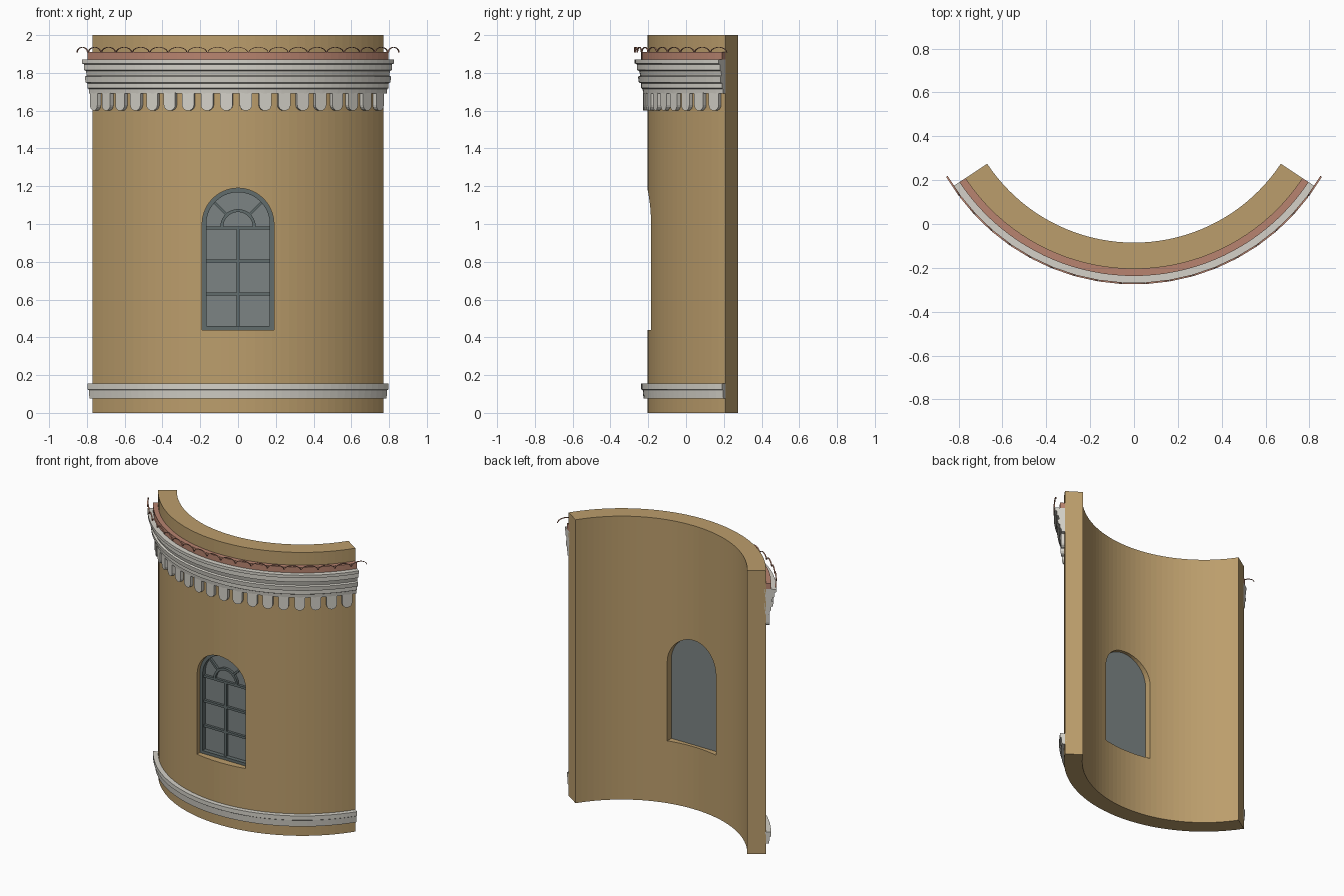
import bpy, bmesh
from math import sin, cos, pi, radians
from mathutils import Matrix

if "Cube" in bpy.data.objects:
    bpy.data.objects.remove(bpy.data.objects["Cube"])

CY = 0.718              # centre of the tower's curve
SPAN = radians(56.5)    # half of the wall's sweep
R_IN, R_OUT = 0.803, 0.923
PITCH = SPAN / 9


def material(name, rgb):
    m = bpy.data.materials.new(name)
    m.use_nodes = True
    m.diffuse_color = (*rgb, 1)
    m.node_tree.nodes["Principled BSDF"].inputs["Base Color"].default_value = (*rgb, 1)
    return m


ochre = material("ochre plaster", (0.50, 0.34, 0.15))
stone = material("pale stone", (0.66, 0.64, 0.58))
clay = material("terracotta", (0.48, 0.23, 0.16))
frame_grey = material("frame grey", (0.12, 0.15, 0.15))
glass_grey = material("glass grey", (0.20, 0.23, 0.23))


def finish(name, bm, mat):
    bmesh.ops.recalc_face_normals(bm, faces=bm.faces)
    me = bpy.data.meshes.new(name)
    bm.to_mesh(me)
    bm.free()
    me.materials.append(mat)
    ob = bpy.data.objects.new(name, me)
    bpy.context.collection.objects.link(ob)
    return ob


def sweep(name, profile, mat, steps=40):
    """Sweep a closed (radius, z) profile along the wall's curve."""
    bm = bmesh.new()
    rings = []
    for i in range(steps + 1):
        a = SPAN * (2 * i / steps - 1)
        rings.append([bm.verts.new((r * sin(a), CY - r * cos(a), z)) for r, z in profile])
    n = len(profile)
    for p, q in zip(rings, rings[1:]):
        for j in range(n):
            k = (j + 1) % n
            bm.faces.new((p[j], p[k], q[k], q[j]))
    bm.faces.new(rings[0])
    bm.faces.new(rings[-1])
    return finish(name, bm, mat)


def add_prism(bm, outline, y0, y1, turn=None):
    """Extrude an (x, z) outline from y0 to y1, optionally turned about the curve's centre."""
    f = bm.faces.new([bm.verts.new((x, y0, z)) for x, z in outline])
    new = bmesh.ops.extrude_face_region(bm, geom=[f])["geom"]
    moved = [g for g in new if isinstance(g, bmesh.types.BMVert)]
    bmesh.ops.translate(bm, verts=moved, vec=(0, y1 - y0, 0))
    if turn is not None:
        place = Matrix.Translation((0, CY, 0)) @ Matrix.Rotation(turn, 4, "Z")
        bmesh.ops.transform(bm, matrix=place, verts=list(f.verts) + moved)


def arc(rx, rz, zc, n=20, a0=0.0, a1=pi):
    return [(rx * cos(a0 + (a1 - a0) * i / n), zc + rz * sin(a0 + (a1 - a0) * i / n))
            for i in range(n + 1)]


def arch(half, bottom, spring=1.0):
    return [(half, bottom)] + arc(half, half, spring) + [(-half, bottom)]


def bar(x0, x1, z0, z1):
    return [(x0, z0), (x1, z0), (x1, z1), (x0, z1)]


# Wall with an arched opening
wall = sweep("wall", [(R_IN, 0), (R_OUT, 0), (R_OUT, 2), (R_IN, 2)], ochre)
bm = bmesh.new()
add_prism(bm, arch(0.19, 0.44), -0.4, 0.1)
cutter = finish("opening_cutter", bm, ochre)
cutter.hide_render = True
cut = wall.modifiers.new("opening", "BOOLEAN")
cut.operation, cut.solver, cut.object = "DIFFERENCE", "EXACT", cutter
bpy.context.view_layer.objects.active = wall
bpy.ops.object.modifier_apply(modifier=cut.name)
bpy.data.objects.remove(cutter)

# Window: pane, outer frame, glazing bars and fanlight
bm = bmesh.new()
add_prism(bm, arch(0.188, 0.442), -0.125, -0.105)
finish("window_pane", bm, glass_grey)

bm = bmesh.new()
add_prism(bm, arch(0.19, 0.44) + arch(0.168, 0.44)[::-1], -0.155, -0.115)
add_prism(bm, bar(-0.17, 0.17, 0.44, 0.46), -0.155, -0.115)
finish("window_frame", bm, frame_grey)

bm = bmesh.new()
add_prism(bm, bar(-0.008, 0.008, 0.45, 0.98), -0.142, -0.12)
for z in (0.63, 0.805, 0.98):
    add_prism(bm, bar(-0.17, 0.17, z - 0.008, z + 0.008), -0.142, -0.12)
add_prism(bm, arc(0.094, 0.094, 0.985) + arc(0.078, 0.078, 0.985)[::-1], -0.142, -0.12)
for a in (radians(45), radians(135)):
    c, s, w = cos(a), sin(a), 0.007
    add_prism(bm, [(r * c - t * s, 0.99 + r * s + t * c)
                   for r, t in ((0.085, -w), (0.175, -w), (0.175, w), (0.085, w))],
              -0.142, -0.12)
finish("glazing_bars", bm, frame_grey)

# Stone base band and stepped cornice
inner = R_OUT - 0.01
sweep("base_band", [(inner, 0.075), (0.943, 0.075), (0.947, 0.12), (0.955, 0.125),
                    (0.955, 0.155), (inner, 0.155)], stone)
sweep("cornice", [(inner, 1.69), (0.945, 1.69), (0.948, 1.715), (0.957, 1.72), (0.957, 1.745),
                  (0.968, 1.75), (0.972, 1.78), (0.96, 1.785), (0.966, 1.81), (0.977, 1.815),
                  (0.977, 1.845), (0.99, 1.85), (0.99, 1.87), (inner, 1.87)], stone)

# Round-ended dentils below the cornice
bm = bmesh.new()
for i in range(18):
    tooth = [(0.033, 1.695), (-0.033, 1.695)] + arc(0.033, 0.03, 1.63, 8, pi, 2 * pi)
    add_prism(bm, tooth, -0.945, -inner, (i - 8.5) * PITCH - radians(0.6))
finish("dentils", bm, stone)

# Terracotta course and the row of thin tile rims above the cornice
sweep("terracotta_course", [(inner, 1.87), (0.955, 1.87), (0.955, 1.91), (inner, 1.91)], clay)
bm = bmesh.new()
for i in range(19):
    rim = arc(0.053, 0.03, 1.907, 10) + arc(0.05, 0.027, 1.907, 10)[::-1]
    add_prism(bm, rim, -0.992, -0.984, (i - 9) * PITCH)
finish("tile_rims", bm, clay)
